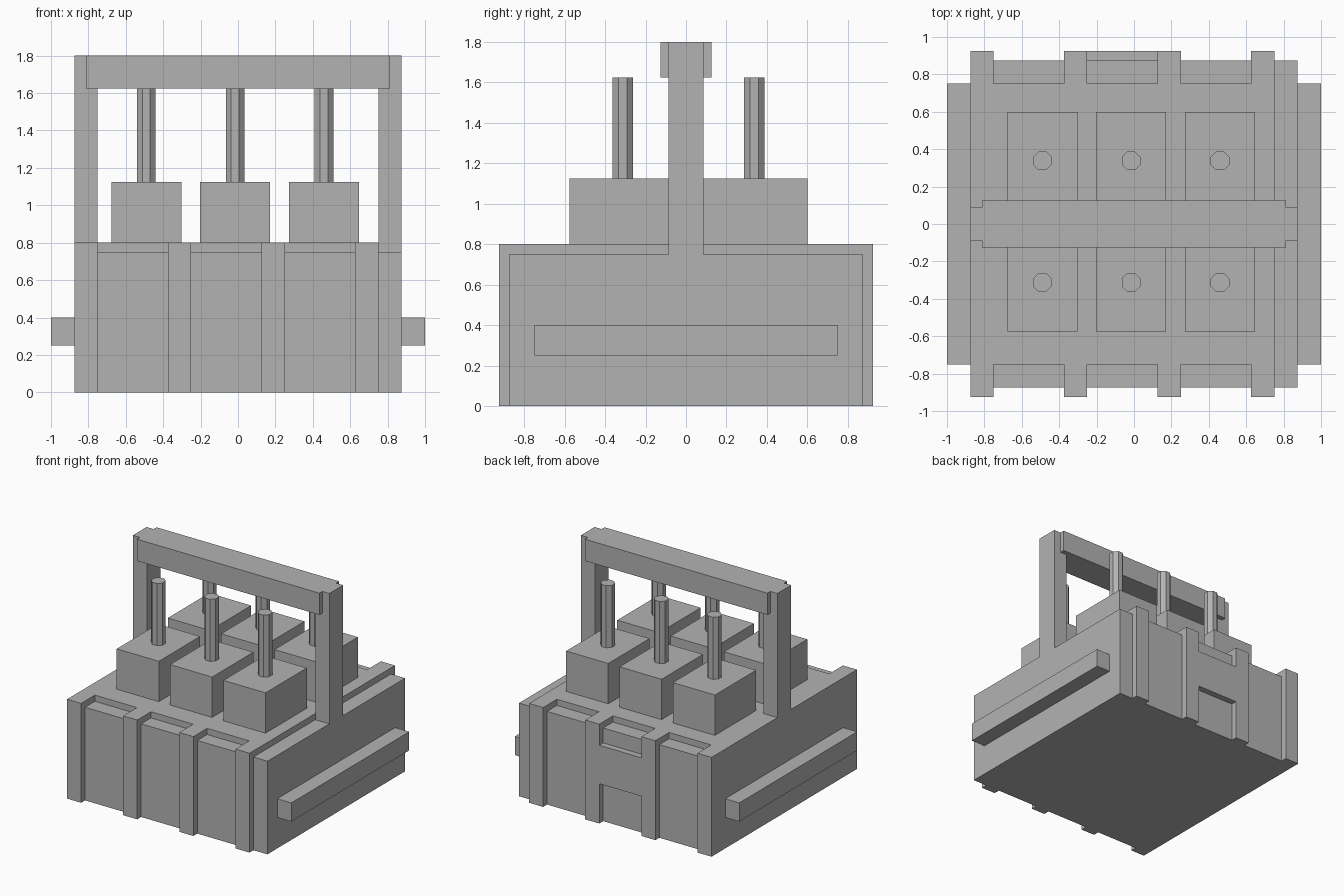
import bpy
import math

default_cube = bpy.data.objects.get("Cube")
if default_cube:
    bpy.data.objects.remove(default_cube, do_unlink=True)

grey = bpy.data.materials.new("plain_grey")
grey.use_nodes = True
grey.diffuse_color = (0.45, 0.45, 0.45, 1)
grey.node_tree.nodes["Principled BSDF"].inputs["Base Color"].default_value = grey.diffuse_color


def finish(name):
    ob = bpy.context.object
    ob.name = name
    ob.data.name = name
    ob.data.materials.append(grey)
    return ob


def box(name, x, y, z):
    """Box spanning the given (low, high) ranges."""
    spans = (x, y, z)
    bpy.ops.mesh.primitive_cube_add(size=1, location=[sum(s) / 2 for s in spans])
    ob = finish(name)
    size = [abs(s[1] - s[0]) for s in spans]
    for v in ob.data.vertices:
        v.co = [c * s for c, s in zip(v.co, size)]
    return ob


# Body and its raised deck, which leaves a low step on the +x side
BODY, DECK = 0.75, 0.8
HALF, RIB_Y = 0.875, 0.925
box("body", (-HALF, HALF), (-HALF, HALF), (0, BODY))
box("deck", (-HALF, 0.75), (-0.75, 0.75), (BODY, DECK))

# Vertical ribs on front and back, each with a cap reaching the deck
for end, side in (("front", -1), ("back", 1)):
    for i in range(4):
        x = (-HALF + 0.5 * i, -0.75 + 0.5 * i)
        box(f"{end}_rib_{i + 1}", x, (side * HALF, side * RIB_Y), (0, DECK))
        box(f"{end}_rib_cap_{i + 1}", x, (side * 0.75, side * HALF), (BODY, DECK))

# Plate bridging the two middle ribs at the back
box("back_plate", (-0.25, 0.125), (HALF, RIB_Y), (0.32, 0.63))

# Side rails and handle posts
for name, side in (("right", -1), ("left", 1)):
    box(f"{name}_rail", (side * HALF, side), (-0.75, 0.75), (0.25, 0.4))
    base = DECK if side < 0 else BODY
    box(f"{name}_handle_post", (side * 0.75, side * HALF), (-0.0875, 0.0875), (base, 1.8))

# Handle grip
box("handle_grip", (-0.8125, 0.8125), (-0.125, 0.125), (1.625, 1.8))

# Two rows of blocks, each carrying an octagonal pin
for row, y in (("front", -0.3125), ("back", 0.3375)):
    for i, x in enumerate((-0.49, -0.0155, 0.46)):
        box(f"{row}_block_{i + 1}", (x - 0.1875, x + 0.1875),
            (y - 0.2625, y + 0.2625), (DECK, 1.125))
        bpy.ops.mesh.primitive_cylinder_add(
            vertices=8, radius=0.054, depth=0.5, location=(x, y, 1.375),
            rotation=(0, 0, math.radians(22.5)))
        finish(f"{row}_pin_{i + 1}")
